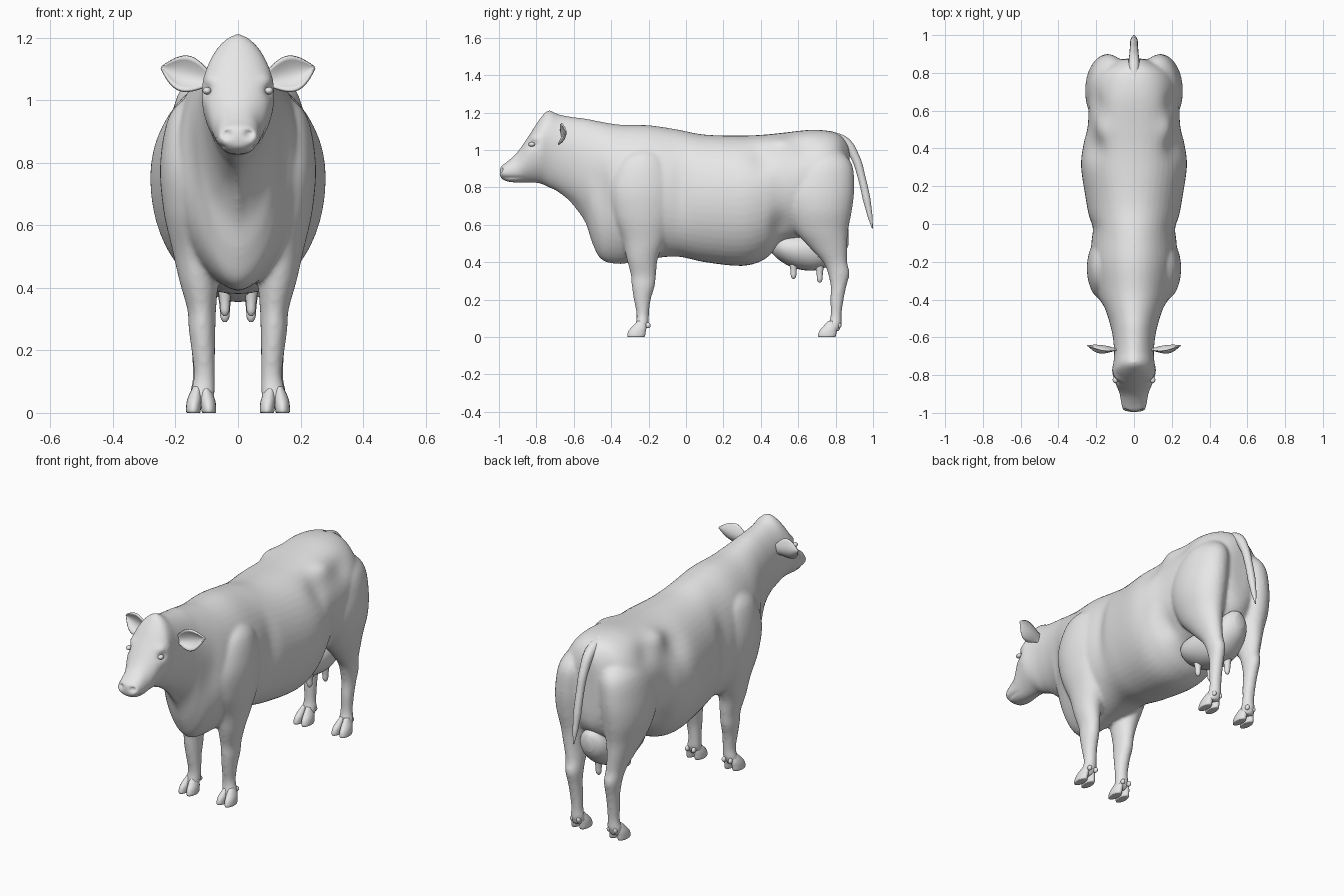
import bpy, bmesh, math
from mathutils import Vector, Matrix

if "Cube" in bpy.data.objects:
    bpy.data.objects.remove(bpy.data.objects["Cube"], do_unlink=True)

# One plain hide colour
hide = bpy.data.materials.new("plain_grey")
hide.use_nodes = True
hide.diffuse_color = (0.8, 0.8, 0.8, 1)
hide.node_tree.nodes["Principled BSDF"].inputs["Base Color"].default_value = (0.8, 0.8, 0.8, 1)


def spline(stations, steps):
    """Catmull-Rom interpolation of whole station tuples."""
    result = []
    last = len(stations) - 1
    for i in range(last):
        a, b = stations[max(i - 1, 0)], stations[i]
        c, d = stations[i + 1], stations[min(i + 2, last)]
        for k in range(steps):
            t = k / steps
            result.append([
                q + t / 2 * (r - p + t * (2 * p - 5 * q + 4 * r - s + t * (3 * (q - r) + s - p)))
                for p, q, r, s in zip(a, b, c, d)])
    result.append(list(stations[last]))
    return result


def body_point(station, angle):
    """Upright ring: y, top, bottom, half width, widest height, upper and lower taper."""
    y, top, bottom, width, middle, upper, lower = station
    c, s = math.cos(angle), math.sin(angle)
    taper = upper if s > 0 else lower
    x = math.copysign(width * abs(c) ** taper, c)
    return x, y, middle + s * ((top - middle) if s > 0 else (middle - bottom))


def limb_point(station, angle):
    """Level ring: z, centre x, half width, front y, back y."""
    z, x, width, front, back = station
    return (x + width * math.cos(angle),
            (front + back) / 2 + (back - front) / 2 * math.sin(angle), z)


def loft(bm, stations, point, sides=32, steps=5, mirrored=False):
    for side in ((1, -1) if mirrored else (1,)):
        rings = []
        for st in spline(stations, steps):
            ring = [Vector(point(st, math.tau * k / sides)) for k in range(sides)]
            rings.append([bm.verts.new((p.x * side, p.y, p.z)) for p in ring])
        faces = [bm.faces.new(rings[0]), bm.faces.new(rings[-1])]
        for a, b in zip(rings, rings[1:]):
            for k in range(sides):
                n = (k + 1) % sides
                faces.append(bm.faces.new((a[k], a[n], b[n], b[k])))
        bmesh.ops.recalc_face_normals(bm, faces=faces)


def ball(bm, centre, radii):
    for side in (1, -1):
        place = Matrix.Translation((centre[0] * side, centre[1], centre[2]))
        bmesh.ops.create_uvsphere(bm, u_segments=20, v_segments=12, radius=1,
                                  matrix=place @ Matrix.Diagonal((*radii, 1)))


def finish(bm, name):
    mesh = bpy.data.meshes.new(name)
    bm.to_mesh(mesh)
    bm.free()
    mesh.materials.append(hide)
    mesh.shade_smooth()
    obj = bpy.data.objects.new(name, mesh)
    bpy.context.collection.objects.link(obj)
    return obj


def bake(obj):
    """Replace the mesh by its modified result."""
    graph = bpy.context.evaluated_depsgraph_get()
    graph.update()
    mesh = bpy.data.meshes.new_from_object(obj.evaluated_get(graph))
    obj.modifiers.clear()
    obj.data = mesh
    mesh.materials.clear()
    mesh.materials.append(hide)
    mesh.shade_smooth()


def push(mesh, centre, radii, move):
    """Soft mirrored sculpt stroke."""
    for v in mesh.vertices:
        side = 1 if v.co.x >= 0 else -1
        local = (v.co.x * side, v.co.y, v.co.z)
        d = sum(((p - c) / r) ** 2 for p, c, r in zip(local, centre, radii))
        if d < 6:
            v.co += Vector((move[0] * side, move[1], move[2])) * math.exp(-d)


# Head, neck and trunk
head = [
    (-.995, .9, .865, .035, .88, .8, .8), (-.985, .917, .845, .058, .88, .8, .8),
    (-.95, .942, .83, .068, .885, .8, .8), (-.9, .99, .825, .076, .9, .85, .9),
    (-.84, 1.077, .825, .1, .98, .95, 1.1), (-.78, 1.168, .82, .117, 1.02, 1.1, 1.2),
    (-.735, 1.212, .8, .109, 1.03, 1.2, 1.1), (-.68, 1.19, .775, .105, 1.02, 1.1, 1.1),
    (-.6, 1.175, .715, .112, .98, 1, 1.1)]
trunk = [
    (-.54, 1.168, .62, .125, .94, 1, 1.2), (-.5, 1.16, .5, .14, .9, 1, 1.1),
    (-.45, 1.15, .412, .165, .85, 1, 1.1), (-.35, 1.135, .39, .2, .8, 1, 1.2),
    (-.2, 1.132, .415, .227, .77, 1, 1), (-.05, 1.11, .43, .227, .76, 1, .9),
    (.1, 1.082, .4, .25, .75, .95, .9), (.3, 1.077, .38, .28, .75, .9, .9),
    (.42, 1.082, .415, .268, .77, .85, .9), (.52, 1.092, .5, .245, .8, .8, .9),
    (.68, 1.108, .52, .235, .85, .85, .9), (.8, 1.092, .55, .2, .85, .9, .9),
    (.86, 1.04, .62, .11, .85, 1, 1), (.875, .98, .7, .05, .85, 1, 1)]
front_leg = [
    (1.02, .1, .05, -.26, -.18), (.95, .13, .09, -.36, -.1), (.8, .15, .099, -.41, -.06),
    (.65, .145, .094, -.39, -.07), (.52, .133, .077, -.34, -.11), (.42, .125, .062, -.318, -.15),
    (.33, .116, .046, -.295, -.16), (.27, .115, .043, -.29, -.167), (.2, .111, .038, -.279, -.188),
    (.12, .107, .034, -.265, -.198), (.07, .112, .039, -.27, -.2), (.03, .117, .036, -.285, -.22)]
hind_leg = [
    (1.02, .1, .05, .66, .8), (.93, .125, .1, .56, .885), (.8, .14, .115, .51, .9),
    (.68, .145, .11, .53, .888), (.57, .14, .087, .58, .867), (.48, .135, .062, .66, .862),
    (.4, .125, .047, .732, .862), (.34, .12, .042, .758, .875), (.27, .117, .036, .773, .858),
    (.2, .115, .034, .771, .843), (.12, .113, .032, .773, .832), (.07, .115, .038, .762, .832),
    (.03, .118, .035, .745, .82)]
skin = bmesh.new()
loft(skin, head + trunk, body_point, 48)
loft(skin, front_leg, limb_point, mirrored=True)
loft(skin, hind_leg, limb_point, mirrored=True)
body = finish(skin, "body_and_legs")
remesh = body.modifiers.new("blend", 'REMESH')
remesh.mode = 'VOXEL'
remesh.voxel_size = 0.01
soften = body.modifiers.new("soften", 'SMOOTH')
soften.iterations = 7
bake(body)

# Sculpted forms: hips, flanks, shoulders, knees, face
for stroke in (
        ((.17, .5, 1.03), (.06, .07, .06), (.014, 0, .012)),
        ((.22, .41, .97), (.08, .08, .1), (-.018, 0, -.01)),
        ((.2, .64, 1), (.06, .07, .07), (-.012, 0, -.006)),
        ((.23, -.02, .8), (.08, .05, .2), (-.012, 0, 0)),
        ((.15, -.46, .8), (.08, .05, .15), (-.012, .008, 0)),
        ((.22, .5, .58), (.08, .05, .08), (-.02, 0, 0)),
        ((.036, -.985, .892), (.013, .03, .011), (0, .02, 0)),
        ((.06, -.95, .852), (.05, .06, .007), (-.007, 0, 0)),
        ((.108, -.825, 1.03), (.025, .03, .02), (-.01, .004, 0)),
        ((.095, -.82, 1.07), (.03, .03, .02), (.007, -.005, 0)),
        ((0, -.6, .7), (.02, .1, .08), (0, -.006, -.008))):
    push(body.data, *stroke)

# Cloven hooves with dewclaws, front pair and hind pair
for name, shift in (("front_hooves", 0), ("hind_hooves", 1.02)):
    bm = bmesh.new()
    for out in (-1, 1):
        x = .118 + out * .023
        loft(bm, [(0, x, .01, -.28, -.25), (.001, x + out * .002, .022, -.312, -.222),
                  (.03, x, .024, -.308, -.215), (.055, x - out * .004, .021, -.288, -.212),
                  (.085, x - out * .01, .012, -.26, -.22)], limb_point, 20, 4, True)
        ball(bm, (.114 + out * .02, -.203, .062), (.011, .014, .015))
    for v in bm.verts:
        v.co.y += shift
        v.co.z = max(v.co.z, 0)
    finish(bm, name)

# Udder with four teats
bm = bmesh.new()
loft(bm, [(.45, .5, .46, .03, .48, 1, 1), (.5, .55, .41, .1, .48, 1, 1),
          (.58, .56, .368, .122, .47, 1, 1), (.68, .56, .355, .118, .47, 1, .9),
          (.77, .58, .383, .1, .48, 1, .9), (.84, .6, .44, .07, .52, 1, 1),
          (.868, .58, .49, .03, .53, 1, 1)], body_point)
finish(bm, "udder")
bm = bmesh.new()
for y in (.575, .715):
    low = .31 if y < .6 else .29
    loft(bm, [(.41, .042, .026, y - .026, y + .026), (low + .05, .042, .017, y - .017, y + .017),
              (low + .015, .042, .014, y - .014, y + .014), (low, .042, .005, y - .005, y + .005)],
         limb_point, 16, 4, True)
finish(bm, "teats")

# Eyes
bm = bmesh.new()
ball(bm, (.099, -.825, 1.03), (.014, .018, .012))
finish(bm, "eyes")

# Cupped leaf-shaped ears
bm = bmesh.new()
along, across = 16, 10
base, tip, up = Vector((.09, -.665, 1.065)), Vector((.245, -.645, 1.105)), Vector((-.25, 0, .97))
rows = []
for i in range(along + 1):
    u = i / along
    width = .02 * (1 - u) + .044 * math.sin(math.pi * u ** 1.15) + .002
    row = []
    for j in range(across + 1):
        v = 2 * j / across - 1
        p = base.lerp(tip, u) + up * width * v
        p.y += .03 * math.sin(math.pi * u) * (.3 - v * v) * (1 - .3 * v)
        row.append(bm.verts.new(p))
    rows.append(row)
for a, b in zip(rows, rows[1:]):
    for j in range(across):
        bm.faces.new((a[j], b[j], b[j + 1], a[j + 1]))
ears = finish(bm, "ears")
rim = ears.modifiers.new("thickness", 'SOLIDIFY')
rim.thickness = 0.009
rim.offset = 0
ears.modifiers.new("pair", 'MIRROR')
bake(ears)

# Hanging tail
curve = bpy.data.curves.new("tail", 'CURVE')
curve.dimensions = '3D'
curve.bevel_depth = 1
curve.bevel_resolution = 5
curve.use_fill_caps = True
path = [(.76, 1.075, .03), (.85, 1.04, .029), (.905, .96, .024), (.94, .85, .021),
        (.965, .74, .021), (.983, .65, .014), (.997, .58, .003)]
strand = curve.splines.new('BEZIER')
strand.bezier_points.add(len(path) - 1)
for knot, (y, z, radius) in zip(strand.bezier_points, path):
    knot.co = (0, y, z)
    knot.radius = radius
    knot.handle_left_type = knot.handle_right_type = 'AUTO'
curve.materials.append(hide)
tail = bpy.data.objects.new("tail", curve)
bpy.context.collection.objects.link(tail)
